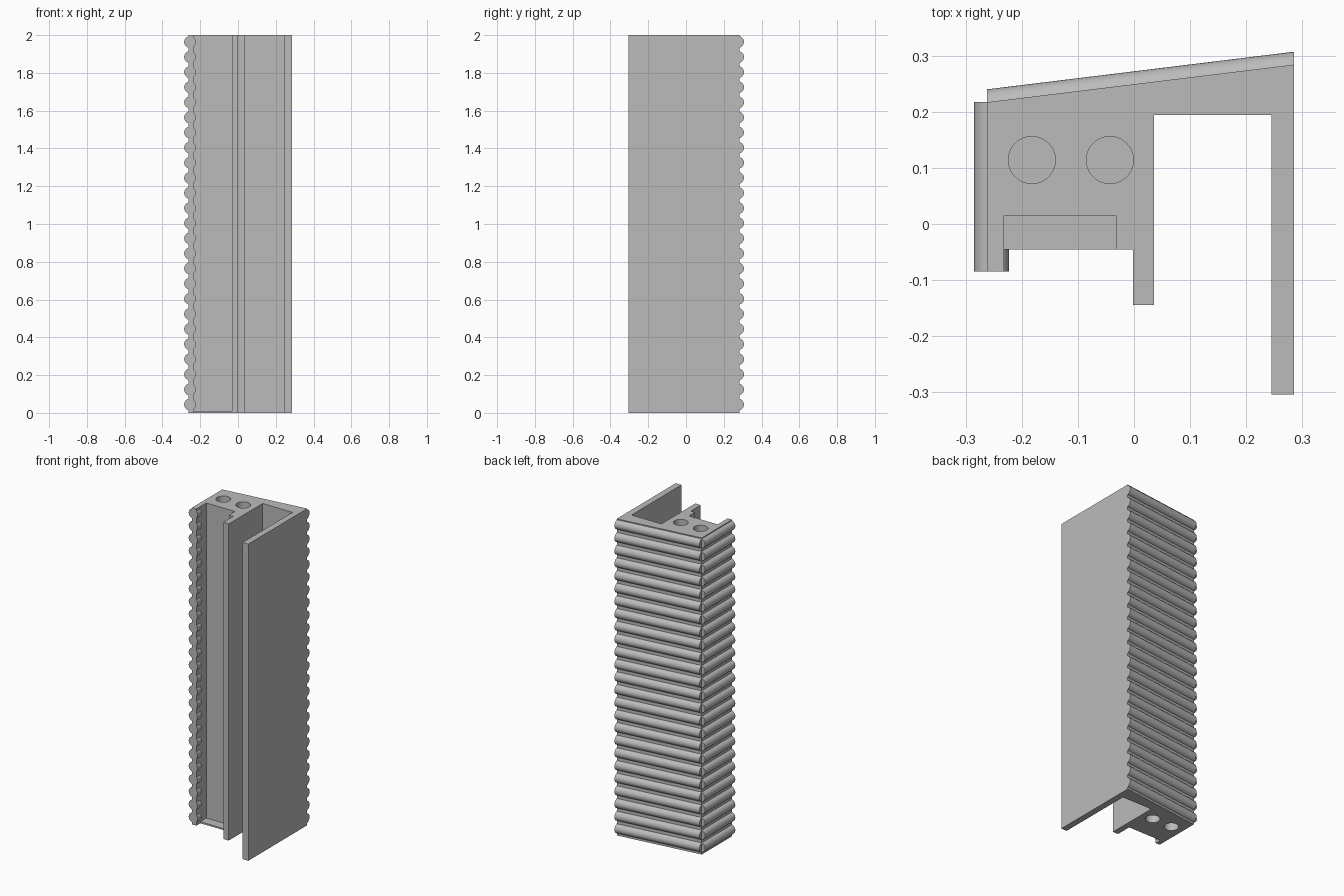
import bpy
import bmesh
import math
from mathutils import Matrix, Vector

HEIGHT = 2.0
PITCH = 0.08
RIDGES = 25
FIRST_RIDGE = 0.044
RADIUS = 0.031

cube = bpy.data.objects.get("Cube")
if cube:
    bpy.data.objects.remove(cube, do_unlink=True)

grey = bpy.data.materials.new("plain grey")
grey.use_nodes = True
grey.diffuse_color = (0.5, 0.5, 0.5, 1)
grey.node_tree.nodes["Principled BSDF"].inputs["Base Color"].default_value = (0.5, 0.5, 0.5, 1)


def add_object(name, bm):
    bmesh.ops.recalc_face_normals(bm, faces=bm.faces)
    mesh = bpy.data.meshes.new(name)
    bm.to_mesh(mesh)
    bm.free()
    mesh.materials.append(grey)
    obj = bpy.data.objects.new(name, mesh)
    bpy.context.collection.objects.link(obj)
    return obj


def smooth(obj):
    bpy.ops.object.select_all(action="DESELECT")
    obj.select_set(True)
    bpy.context.view_layer.objects.active = obj
    bpy.ops.object.shade_smooth_by_angle(angle=math.radians(30))


def prism(name, points, move):
    """Closed solid: the outline given by points, extruded along move."""
    bm = bmesh.new()
    face = bm.faces.new([bm.verts.new(p) for p in points])
    grown = bmesh.ops.extrude_face_region(bm, geom=[face], use_keep_orig=True)
    verts = [v for v in grown["geom"] if isinstance(v, bmesh.types.BMVert)]
    bmesh.ops.translate(bm, verts=verts, vec=move)
    return add_object(name, bm)


def ridge_stack(name, start, end, outward, reach, steps=14):
    """Rounded ridges running from start to end, repeated up the wall."""
    start, end, outward = Vector(start), Vector(end), Vector(outward)
    centre = reach - RADIUS
    half = math.acos(-centre / RADIUS)
    points = []
    for i in range(steps + 1):
        a = half * (2 * i / steps - 1)
        out = centre + RADIUS * math.cos(a)
        z = FIRST_RIDGE + RADIUS * math.sin(a)
        points.append(start + outward * out + Vector((0, 0, z)))
    obj = prism(name, points, end - start)
    smooth(obj)
    array = obj.modifiers.new("repeat", "ARRAY")
    array.count = RIDGES
    array.use_relative_offset = False
    array.use_constant_offset = True
    array.constant_offset_displace = (0, 0, PITCH)


# Main column: front lip, open pocket, short rib, channel and long side wall
outline = [
    (-0.262, -0.085), (-0.232, -0.085), (-0.232, 0.015), (-0.032, 0.015),
    (-0.032, -0.045), (-0.002, -0.045), (-0.002, -0.144), (0.036, -0.144),
    (0.036, 0.194), (0.245, 0.194), (0.245, -0.304), (0.285, -0.304),
    (0.285, 0.284), (-0.262, 0.217),
]
column = prism("column", [(x, y, 0) for x, y in outline], (0, 0, HEIGHT))

# Round blind holes in both ends
bm = bmesh.new()
for x in (-0.182, -0.043):
    for z in (0, HEIGHT):
        bmesh.ops.create_cone(bm, cap_ends=True, segments=40, radius1=0.042,
                              radius2=0.042, depth=0.5,
                              matrix=Matrix.Translation((x, 0.114, z)))
cutter = add_object("hole_cutter", bm)
cutter.hide_render = True
cut = column.modifiers.new("holes", "BOOLEAN")
cut.operation = "DIFFERENCE"
cut.solver = "EXACT"
cut.object = cutter
bpy.context.view_layer.update()
graph = bpy.context.evaluated_depsgraph_get()
column.data = bpy.data.meshes.new_from_object(column.evaluated_get(graph))
column.modifiers.clear()
bpy.data.objects.remove(cutter, do_unlink=True)
smooth(column)

# Thin floor closing the bottom of the pocket
floor = [(-0.232, -0.045, 0), (-0.032, -0.045, 0), (-0.032, 0.015, 0), (-0.232, 0.015, 0)]
prism("pocket_floor", floor, (0, 0, 0.01))

# Ridges on the right side, the slanted back and the inside of the lip
ridge_stack("right_ridges", (-0.262, -0.085, 0), (-0.262, 0.217, 0), (-1, 0, 0), 0.023)
ridge_stack("back_ridges", (-0.262, 0.217, 0), (0.285, 0.284, 0), (0, 1, 0), 0.023)
ridge_stack("lip_ridges", (-0.232, -0.085, 0), (-0.232, -0.045, 0), (1, 0, 0), 0.009)
